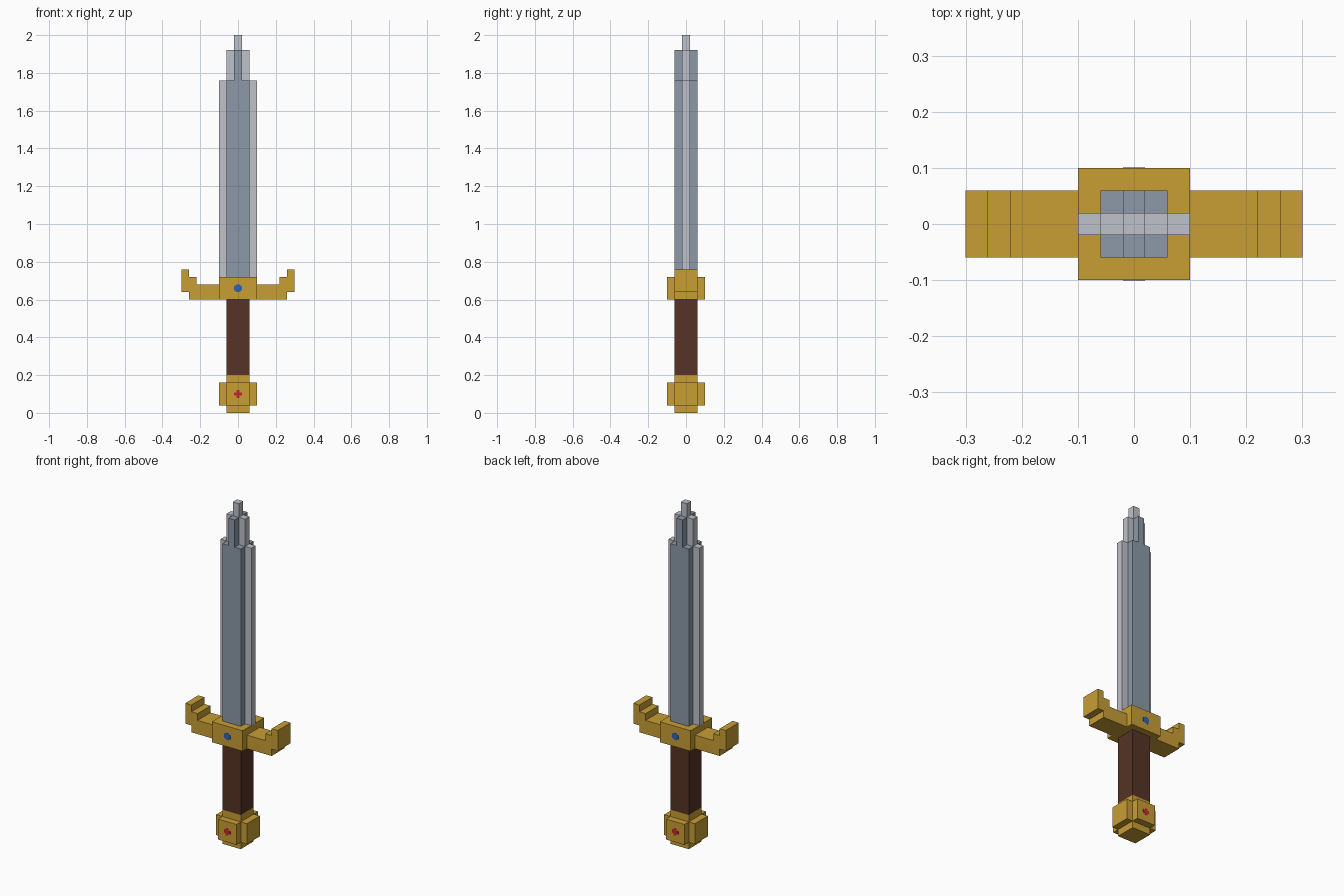
import bpy, bmesh
from mathutils import Matrix

if "Cube" in bpy.data.objects:
    bpy.data.objects.remove(bpy.data.objects["Cube"])


def material(name, rgb):
    m = bpy.data.materials.new(name)
    m.diffuse_color = (*rgb, 1)
    m.use_nodes = True
    m.node_tree.nodes["Principled BSDF"].inputs["Base Color"].default_value = m.diffuse_color
    return m


GOLD = material("gold", (0.578, 0.342, 0.036))
STEEL = material("dark steel", (0.262, 0.323, 0.392))
EDGE = material("light steel", (0.52, 0.54, 0.59))
LEATHER = material("brown leather", (0.093, 0.033, 0.018))
BLUE = material("blue gem", (0.026, 0.127, 0.515))
RED = material("red gem", (0.578, 0.017, 0.032))


def finish(bm, name, mat):
    bmesh.ops.recalc_face_normals(bm, faces=bm.faces)
    me = bpy.data.meshes.new(name)
    bm.to_mesh(me)
    bm.free()
    me.materials.append(mat)
    ob = bpy.data.objects.new(name, me)
    bpy.context.collection.objects.link(ob)
    return ob


def slab(name, outline, y0, y1, mat):
    """Extrude an x-z outline from y0 to y1."""
    bm = bmesh.new()
    face = bm.faces.new([bm.verts.new((x, y0, z)) for x, z in outline])
    ext = bmesh.ops.extrude_face_region(bm, geom=[face])
    verts = [v for v in ext["geom"] if isinstance(v, bmesh.types.BMVert)]
    bmesh.ops.translate(bm, verts=verts, vec=(0, y1 - y0, 0))
    return finish(bm, name, mat)


def block(name, half_x, half_y, z0, z1, mat):
    return slab(name, [(-half_x, z0), (half_x, z0), (half_x, z1), (-half_x, z1)],
                -half_y, half_y, mat)


def mirrored(right):
    return right + [(-x, z) for x, z in reversed(right)]


def plus(outer, inner, centre=0.0):
    o, i = outer, inner
    right = [(i, -o), (i, -i), (o, -i), (o, i), (i, i), (i, o)]
    return [(x, z + centre) for x, z in mirrored(right)]


# Pommel: square core with a cross-shaped band of raised plates
block("pommel_core", 0.06, 0.06, 0, 0.2, GOLD)
band = slab("pommel_band", plus(0.1, 0.06), -0.06, 0.06, GOLD)
band.data.transform(Matrix.Translation((0, 0, 0.1)) @ Matrix.Rotation(1.5707963268, 4, 'X'))

# Grip
block("grip", 0.06, 0.06, 0.2, 0.6, LEATHER)

# Guard: central block with stepped, upturned arms
block("guard_block", 0.1, 0.1, 0.6, 0.72, GOLD)
arm = [(0.1, 0.6), (0.26, 0.6), (0.26, 0.64), (0.3, 0.64), (0.3, 0.76),
       (0.26, 0.76), (0.26, 0.72), (0.22, 0.72), (0.22, 0.68), (0.1, 0.68)]
for side, s in (("right", 1), ("left", -1)):
    slab(f"guard_arm_{side}", [(s * x, z) for x, z in arm], -0.06, 0.06, GOLD)

# Blade: thick dark body and a thin light cutting edge running through it
slab("blade_body", mirrored([(0.06, 0.72), (0.06, 1.76), (0.02, 1.76), (0.02, 1.92)]),
     -0.06, 0.06, STEEL)
slab("blade_edge", mirrored([(0.1, 0.72), (0.1, 1.76), (0.06, 1.76), (0.06, 1.92),
                             (0.02, 1.92), (0.02, 2.0)]), -0.02, 0.02, EDGE)

# Gems set in the front and back of the guard and pommel
for side, s in (("front", -1), ("back", 1)):
    slab(f"guard_gem_{side}", plus(0.02, 0.012, 0.66), s * 0.098, s * 0.101, BLUE)
    slab(f"pommel_gem_{side}", plus(0.02, 0.009, 0.1), s * 0.098, s * 0.101, RED)
